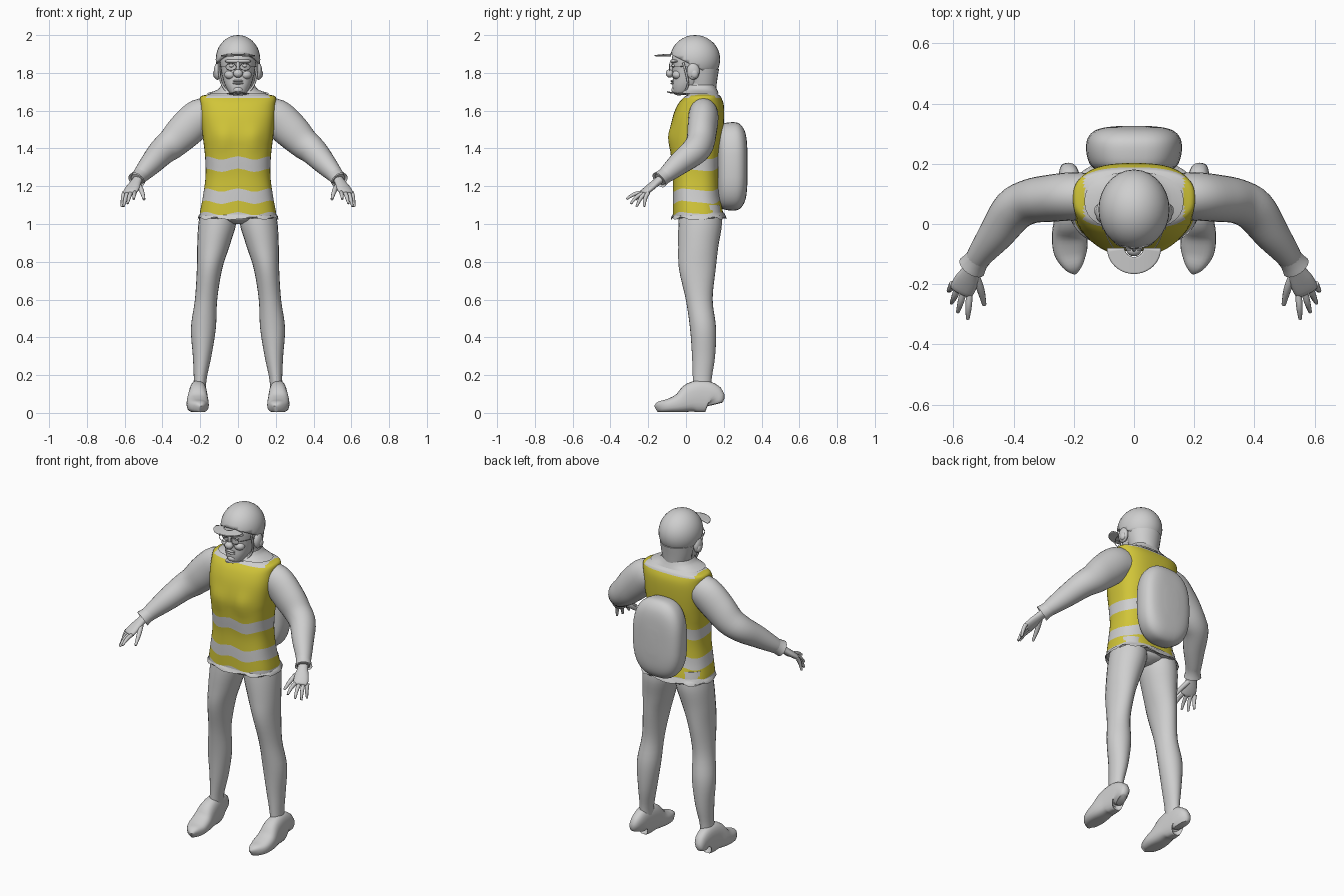
import bpy, bmesh
from math import sin, cos, pi, exp, copysign
from mathutils import Vector, Matrix

if "Cube" in bpy.data.objects:
    bpy.data.objects.remove(bpy.data.objects["Cube"])


def material(name, color):
    m = bpy.data.materials.new(name)
    m.use_nodes = True
    m.diffuse_color = (*color, 1)
    m.node_tree.nodes["Principled BSDF"].inputs["Base Color"].default_value = (*color, 1)
    return m


grey = material("light grey", (0.62, 0.62, 0.62))
yellow = material("safety yellow", (0.64, 0.56, 0.04))
SIDES = (("left", 1), ("right", -1))


def finish(name, bm, mats=(grey,), side=1):
    """Turn a bmesh into a smooth object, mirrored to the right if side is -1."""
    if side < 0:
        bmesh.ops.scale(bm, vec=(-1, 1, 1), verts=bm.verts)
    bmesh.ops.recalc_face_normals(bm, faces=bm.faces)
    mesh = bpy.data.meshes.new(name)
    bm.to_mesh(mesh)
    bm.free()
    for m in mats:
        mesh.materials.append(m)
    obj = bpy.data.objects.new(name, mesh)
    bpy.context.collection.objects.link(obj)
    bpy.ops.object.select_all(action='DESELECT')
    obj.select_set(True)
    bpy.context.view_layer.objects.active = obj
    bpy.ops.object.shade_smooth_by_angle(angle=0.9)
    return obj


def spline(keys, steps):
    """Catmull-Rom interpolation of equal-length tuples."""
    k = [Vector(key) for key in keys]
    out = []
    for i in range(len(k) - 1):
        a, b, c, d = k[max(i - 1, 0)], k[i], k[i + 1], k[min(i + 2, len(k) - 1)]
        for j in range(steps):
            t = j / steps
            out.append(b + (c - a) * (t / 2) + (a * 2 - b * 5 + c * 4 - d) * (t * t / 2)
                       + (b * 3 - a - c * 3 + d) * (t ** 3 / 2))
    return out + [k[-1]]


def loft(keys, sides=24, steps=4, power=2.0, upright=True, caps=True):
    """Skin ellipses (x, y, z, rx, ry); rings are level or square to the path."""
    bm, rings = bmesh.new(), []
    pts = spline(keys, steps)
    for i, p in enumerate(pts):
        u, v = Vector((1, 0, 0)), Vector((0, 1, 0))
        if not upright:
            t = Vector(pts[min(i + 1, len(pts) - 1)][:3]) - Vector(pts[max(i - 1, 0)][:3])
            u = t.cross(Vector((0, 0, 1))).normalized()
            v = u.cross(t).normalized()
        ring = []
        for j in range(sides):
            c, s = cos(2 * pi * j / sides), sin(2 * pi * j / sides)
            c, s = (copysign(abs(w) ** (2 / power), w) for w in (c, s))
            ring.append(bm.verts.new(Vector(p[:3]) + u * c * max(p[3], .001) + v * s * max(p[4], .001)))
        rings.append(ring)
    for a, b in zip(rings, rings[1:]):
        for j in range(sides):
            bm.faces.new((a[j], a[(j + 1) % sides], b[(j + 1) % sides], b[j]))
    if caps:
        bm.faces.new(rings[0])
        bm.faces.new(rings[-1])
    return bm


def ball(center, radii):
    bm = bmesh.new()
    bmesh.ops.create_uvsphere(bm, u_segments=28, v_segments=18, radius=1)
    bmesh.ops.transform(bm, matrix=Matrix.Translation(center) @ Matrix.Diagonal((*radii, 1)), verts=bm.verts)
    return bm


def tube(points, r, steps=4):
    return loft([(*p, r, r) for p in points], 10, steps, upright=False)


# Vest: torso with yellow cloth, two reflective bands, pale hem and shirt collar
body = [(1.035, -.07, .2, .205), (1.07, -.07, .195, .2), (1.15, -.07, .18, .185), (1.25, -.07, .175, .172),
        (1.35, -.08, .18, .174), (1.46, -.085, .195, .186), (1.56, -.072, .202, .197),
        (1.63, -.045, .2, .2), (1.672, -.01, .185, .2), (1.685, .01, .172, .165), (1.7, .03, .155, .11)]
bm = loft([(0, (f + b) / 2, z, w, (b - f) / 2) for z, f, b, w in body], 48, 5, 2.7)
bands = (1.055, 1.115, 1.18, 1.285, 1.35)
for z in bands:
    bmesh.ops.bisect_plane(bm, geom=bm.verts[:] + bm.edges[:] + bm.faces[:],
                           plane_co=(0, 0, z), plane_no=(0, 0, 1), dist=1e-4)
for f in bm.faces:
    c = f.calc_center_median()
    stripe = sum(c.z > z for z in bands) in (0, 2, 4)
    neck = c.z > 1.665 and abs(c.x) < .165
    f.material_index = 0 if stripe or neck else 1
for v in bm.verts:
    x, y, z = v.co
    if y < .03:
        v.co.y -= .014 * exp(-((abs(x) - .08) / .05) ** 2 - ((z - 1.46) / .06) ** 2)
    if z < 1.42:
        v.co.z += .009 * cos(x * 36) * (1 if y < .06 else -1) * min(1, abs(y - .06) * 12)
finish("vest", bm, (grey, yellow))

# Flared hem and pelvis under it
bm = loft([(0, .068, 1.06, .198, .134), (0, .068, 1.045, .205, .14), (0, .068, 1.03, .214, .147)],
          48, 2, 2.6, caps=False)
for i, v in enumerate(bm.verts):
    if v.co.z < 1.04:
        v.co.z += .008 * sin(i * 1.1)
finish("hem", bm)
finish("pelvis", loft([(0, .07, 1.0, .035, .06), (0, .07, 1.03, .13, .11), (0, .07, 1.1, .17, .11)]))

# Backpack: rounded pad, widest in the middle
pack = [(.17, .10, .19), (.19, .14, .222), (.23, .157, .233), (.275, .157, .23), (.305, .138, .2),
        (.32, .10, .15), (.326, .04, .07)]
finish("backpack", loft([(0, y, 1.305, w, h) for y, w, h in pack], 40, 4, 2.7, upright=False))

# Limbs
leg = [(.1, .075, 1.1, .092, .105), (.11, .075, 1.0, .1, .115), (.131, .065, .88, .085, .106),
       (.151, .06, .76, .067, .097), (.169, .07, .6, .059, .071), (.183, .09, .45, .066, .069),
       (.19, .093, .3, .049, .061), (.2, .086, .18, .034, .05), (.205, .085, .1, .034, .05)]
foot = [(.15, .09, .022, .215), (.138, .15, .038, .213), (.09, .172, .044, .212), (.03, .16, .05, .212),
        (-.03, .105, .058, .214), (-.09, .075, .056, .211), (-.135, .062, .036, .203), (-.157, .04, .01, .197)]
arm = [(.13, .09, 1.575, .075, .085), (.2, .092, 1.565, .08, .098), (.28, .085, 1.495, .078, .096),
       (.345, .075, 1.43, .074, .084), (.4, .045, 1.385, .072, .074), (.455, -.03, 1.325, .06, .062),
       (.505, -.095, 1.27, .045, .047), (.535, -.14, 1.235, .036, .034)]
palm = [(.525, -.125, 1.245, .026, .022), (.54, -.155, 1.222, .03, .02), (.557, -.19, 1.193, .04, .019),
        (.573, -.222, 1.167, .04, .015), (.576, -.228, 1.162, .03, .006)]
tips = [(.552, -.315, 1.132), (.585, -.292, 1.108), (.606, -.262, 1.092), (.616, -.222, 1.092)]
for side, s in SIDES:
    finish(side + "_leg", loft(leg), side=s)
    bm = loft([(x, y, h / 2, w, h / 2) for y, h, w, x in foot], 24, 4, 2.6, upright=False)
    for v in bm.verts:
        v.co.z = max(v.co.z, .004)
    finish(side + "_boot", bm, side=s)
    finish(side + "_arm", loft(arm, upright=False), side=s)
    cuff = [(.505, -.096, 1.268, .044, .045), (.522, -.12, 1.25, .041, .042), (.538, -.143, 1.232, .048, .046)]
    finish(side + "_cuff", loft(cuff, 20, 2, upright=False, caps=False), side=s)
    finish(side + "_palm", loft(palm, 16, 3, upright=False), side=s)
    for i, tip in enumerate(tips):
        base = Vector((.546 + .019 * i, -.226 + .009 * i, 1.168))
        mid = base.lerp(Vector(tip), .5) + Vector((0, -.004, .008))
        keys = [(*base, .011, .011), (*mid, .0105, .0105), (*tip, .006, .006)]
        finish(f"{side}_finger_{i + 1}", loft(keys, 10, 3, upright=False), side=s)
    thumb = [(.53, -.165, 1.21, .014, .014), (.51, -.215, 1.175, .013, .013), (.497, -.268, 1.13, .007, .007)]
    finish(side + "_thumb", loft(thumb, 10, 3, upright=False), side=s)

# Neck, folded collar and head
finish("neck", loft([(0, .08, 1.64, .095, .08), (0, .08, 1.7, .082, .075), (0, .075, 1.8, .08, .08)]))
finish("collar", loft([(0, .075, 1.735, .088, .08), (0, .075, 1.71, .11, .09), (0, .075, 1.692, .165, .098)],
                      32, 3, 2.3, caps=False))
head = [(1.682, -.03, .022, .024), (1.695, -.016, .045, .05), (1.73, .005, .066, .077), (1.77, .022, .08, .092),
        (1.82, .035, .09, .108), (1.88, .045, .096, .12), (1.94, .048, .08, .1)]
finish("head", loft([(0, y, z, w, d) for z, y, w, d in head], 28, 4, 2.2))
finish("nose", ball((0, -.086, 1.797), (.025, .021, .022)))
finish("nose_bridge", ball((0, -.075, 1.83), (.011, .016, .035)))
finish("brow", ball((0, -.05, 1.862), (.07, .033, .014)))
for name, z in (("upper_lip", 1.757), ("lower_lip", 1.745)):
    finish(name, ball((0, -.07, z), (.028, .012, .006)))
finish("chin", ball((0, -.055, 1.71), (.028, .022, .02)))

# Helmet shell, cut along a slope from brow to nape
bm = ball((0, .048, 1.872), (.118, .133, .128))
bmesh.ops.bisect_plane(bm, geom=bm.verts[:] + bm.edges[:] + bm.faces[:], plane_co=(0, -.085, 1.9),
                       plane_no=(0, .5, 1), clear_inner=True)
shell = finish("helmet", bm)
solid = shell.modifiers.new("thickness", 'SOLIDIFY')
solid.thickness = .012
finish("nape", loft([(0, .085, 1.69, .07, .072), (0, .085, 1.76, .088, .08), (0, .075, 1.82, .1, .1)]))

# Peak: thin, gently domed half oval
bm = bmesh.new()
bmesh.ops.create_grid(bm, x_segments=20, y_segments=10, size=1)
for v in bm.verts:
    a, r = pi * (v.co.x + 1) / 2, .35 + .65 * (v.co.y + 1) / 2
    x, y = .09 * r * cos(a), -.08 - .086 * r * sin(a)
    v.co = (x, y, 1.903 + .1 * (y + .08) - 1.2 * x * x)
peak = finish("peak", bm)
peak.modifiers.new("thickness", 'SOLIDIFY').thickness = .006

# Ears, eyes, spectacles and helmet straps
for side, s in SIDES:
    finish(side + "_ear", ball((.108, .038, 1.808), (.02, .034, .045)), side=s)
    finish(side + "_ear_lobe", ball((.118, .045, 1.795), (.014, .02, .024)), side=s)
    finish(side + "_eye", ball((.034, -.064, 1.838), (.015, .012, .009)), side=s)
    finish(side + "_cheek", ball((.042, -.045, 1.79), (.03, .028, .024)), side=s)
    rim = [(.037 + .028 * cos(a * pi / 8), -.086, 1.832 + .019 * sin(a * pi / 8)) for a in range(17)]
    bm = bmesh.new()
    bm.free()
    finish(side + "_rim", tube(rim, .002, 1), side=s)
    finish(side + "_temple", tube([(.065, -.086, 1.835), (.09, -.04, 1.835), (.104, .03, 1.83)], .002), side=s)
    strap = [(.1, -.015, 1.855), (.099, .0, 1.8), (.085, .01, 1.74), (.05, -.01, 1.695), (.004, -.045, 1.685)]
    finish(side + "_strap", tube(strap, .006), side=s)
finish("chin_guard", loft([(0, -.1, 1.7, .012, .003), (0, -.07, 1.694, .035, .004), (0, 0, 1.69, .06, .004)],
                          16, 3, upright=False))
